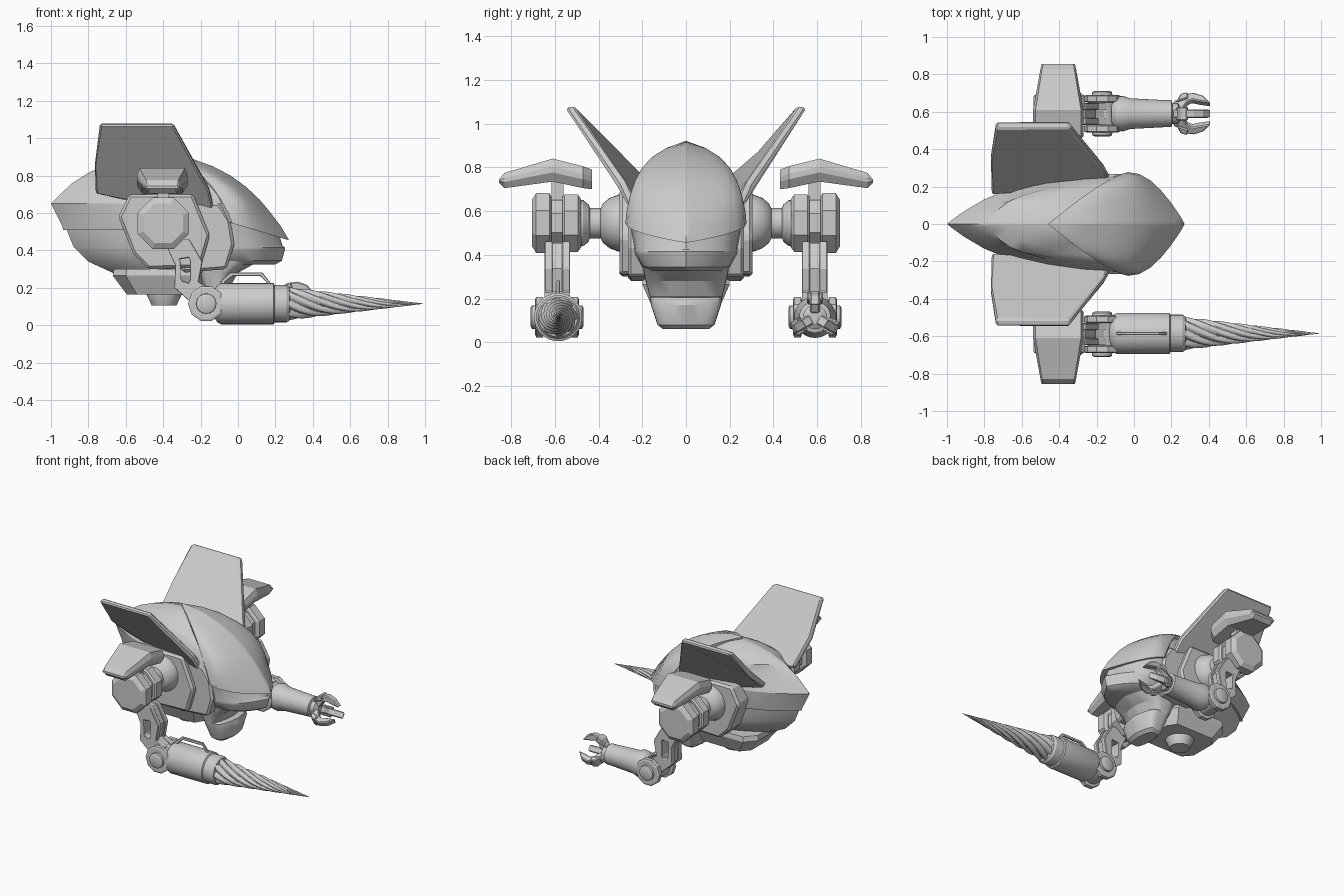
import bpy, bmesh, math
from mathutils import Matrix, Vector

cube = bpy.data.objects.get("Cube")
if cube:
    bpy.data.objects.remove(cube, do_unlink=True)

grey = bpy.data.materials.new("plain_grey")
grey.use_nodes = True
grey.diffuse_color = (0.6, 0.6, 0.6, 1)
grey.node_tree.nodes["Principled BSDF"].inputs["Base Color"].default_value = (0.6, 0.6, 0.6, 1)


def finish(name, bm, angle=30, bevel=0):
    bmesh.ops.remove_doubles(bm, verts=bm.verts, dist=0.0002)
    bmesh.ops.recalc_face_normals(bm, faces=bm.faces)
    me = bpy.data.meshes.new(name)
    bm.to_mesh(me)
    bm.free()
    me.materials.append(grey)
    ob = bpy.data.objects.new(name, me)
    bpy.context.collection.objects.link(ob)
    if bevel:
        mod = ob.modifiers.new("bevel", "BEVEL")
        mod.width = bevel
        mod.segments = 1
    bpy.ops.object.select_all(action="DESELECT")
    ob.select_set(True)
    bpy.context.view_layer.objects.active = ob
    if angle:
        bpy.ops.object.shade_smooth_by_angle(angle=math.radians(angle))
    return ob


def loft(rings, closed=False):
    """Skin a list of equal closed rings; cap the ends or join them in a loop."""
    bm = bmesh.new()
    vs = [[bm.verts.new(p) for p in ring] for ring in rings]
    n = len(vs[0])
    for a, b in zip(vs, vs[1:] + vs[:1] if closed else vs[1:]):
        for i in range(n):
            j = (i + 1) % n
            bm.faces.new((a[i], a[j], b[j], b[i]))
    if not closed:
        bm.faces.new(vs[0])
        bm.faces.new(vs[-1])
    return bm


def prism(name, pts, y0, y1, bevel=0.0, hole=None):
    """Extrude an x-z outline along y, with an optional hole of as many points."""
    rings = [[(x, y, z) for x, z in pts] for y in (y0, y1)]
    if hole:
        rings += [[(x, y, z) for x, z in hole] for y in (y1, y0)]
    return finish(name, loft(rings, bool(hole)), 0, bevel)


def lathe(name, profile, centre, axis="X", sides=32, angle=30, phase=0.0):
    """Turn (position, radius) pairs round an axis through centre."""
    rings = []
    for p, r in profile:
        ring = []
        for i in range(sides):
            t = math.tau * (i + phase) / sides
            c, s = r * math.cos(t), r * math.sin(t)
            v = {"X": (p, c, s), "Y": (c, p, s), "Z": (c, s, p)}[axis]
            ring.append(Vector(v) + Vector(centre))
        rings.append(ring)
    return finish(name, loft(rings), angle)


def leaf(z, rear, front, width, mid, p_rear, p_front, n=14):
    """Horizontal outline, widest at mid, closing at rear and front."""
    half = []
    for i in range(n + 1):
        c = -math.cos(math.pi * i / n)
        x = mid + c * (mid - rear if c < 0 else front - mid)
        half.append((x, width * (1 - abs(c) ** (p_rear if c < 0 else p_front)), z))
    return half + [(x, -y, z) for x, y, z in half[-2:0:-1]]


def cut(bm, point, normal):
    geom = bm.verts[:] + bm.edges[:] + bm.faces[:]
    res = bmesh.ops.bisect_plane(bm, geom=geom, plane_co=point, plane_no=normal, clear_outer=True)
    edges = [e for e in res["geom_cut"] if isinstance(e, bmesh.types.BMEdge)]
    bmesh.ops.holes_fill(bm, edges=edges, sides=0)


# Body: lower bowl, middle band and upper shell
bowl = [(.28, -.67, -.05, .17), (.34, -.80, .02, .22), (.42, -.88, .06, .235), (.52, -.92, .08, .24)]
band = [(.51, -.935, .08, .25), (.53, -.94, .08, .255), (.65, -1, .06, .25)]
shell = [(.65, -1, .06, .255), (.70, -.95, .04, .245), (.76, -.885, -.02, .215),
         (.82, -.79, -.12, .165), (.86, -.69, -.2, .115), (.89, -.57, -.28, .06), (.905, -.48, -.36, .002)]
for name, rows in (("lower_hull", bowl), ("hull_band", band), ("upper_hull", shell)):
    finish(name, loft([leaf(z, a, b, w, (-.1 if z < .8 else (a + b) / 2), 2.9, 2.4) for z, a, b, w in rows]), 35)

# Hood: tall dome trimmed by a swept back edge and a sloping brim
hood_rows = [(.40, -.6, .275, .272), (.46, -.6, .27, .277), (.53, -.6, .228, .278), (.60, -.6, .175, .272),
             (.67, -.6, .117, .257), (.74, -.6, .043, .233), (.80, -.6, -.04, .2),
             (.85, -.6, -.135, .152), (.89, -.6, -.245, .09), (.92, -.6, -.36, .003)]
bm = loft([leaf(z, a, b, w, min(-.03, b - .13), 4, 2.2) for z, a, b, w in hood_rows])
cut(bm, (-.03, 0, .545), (-.3, 0, -1))
for side in (-1, 1):
    back_edge = Vector((.29, side * .21, -.16)).cross(Vector((.42, side * .27, -.37))) * side
    if back_edge.x > 0:
        back_edge.negate()
    cut(bm, (-.46, 0, .92), back_edge)
finish("hood", bm, 35)

# Face under the brim and the open hanging jaw
face = [(.325, -.3, .2, .16), (.345, -.3, .235, .2), (.40, -.3, .25, .23), (.415, -.3, .252, .235),
        (.425, -.3, .238, .235), (.55, -.3, .2, .255)]
finish("face", loft([leaf(z, a, b, w, -.03, 4, 2.5) for z, a, b, w in face]), 35)
jaw = [(.06, -.14, -.04, .105), (.08, -.165, -.015, .13), (.17, -.2, .01, .16), (.205, -.21, 0, .166),
       (.21, -.21, -.04, .166), (.28, -.24, .0, .185), (.33, -.28, .09, .195), (.38, -.3, .14, .2)]
finish("jaw", loft([leaf(z, a, b, w, (a + b) / 2, 5, 5) for z, a, b, w in jaw]), 30)

# Base block and nozzle
base = [[(x * k - .42 + d, y * k, z) for x, y in
         ((-.25, -.12), (-.18, -.2), (.2, -.2), (.25, -.12), (.25, .12), (.2, .2), (-.18, .2), (-.25, .12))]
        for z, k, d in ((.165, .78, .02), (.265, 1, 0), (.30, .97, 0))]
finish("base_block", loft(base), 0)
lathe("base_nozzle", [(.105, .045), (.105, .066), (.165, .094), (.19, .094)], (-.395, 0, 0), "Z")


def mirror_y(pts, s):
    return [(x, s * y, z) for x, y, z in pts]


plate = [(-.58, .70), (-.64, .58), (-.56, .38), (-.48, .30), (-.2, .31), (-.15, .48), (-.24, .70)]
strip = [(-.3, .66), (-.1, .655), (-.04, .56), (-.02, .43), (-.06, .30), (-.3, .28)]
link = [(-.40, .46), (-.335, .32), (-.34, .20), (-.25, .12), (-.14, .19), (-.21, .23), (-.19, .34), (-.26, .46)]
slot = [(-.312, .352), (-.308, .34), (-.306, .25), (-.3, .24), (-.265, .228), (-.258, .24), (-.256, .345), (-.262, .36)]
pad = [(.43, .70, .79, .10), (.47, .705, .805, .135), (.61, .735, .84, .135), (.83, .705, .775, .095), (.855, .73, .745, .09)]

for s, side in ((-1, "right"), (1, "left")):
    # Cheek plates
    prism(side + "_side_plate", plate, s * .1, s * .305, .015)
    prism(side + "_cheek_strip", strip, s * .1, s * .266, .015)

    # Swept fin
    outer = [(-.738, .55, 1.07), (-.765, .375, .845), (-.76, .19, .70), (-.5, .215, .645),
             (-.13, .265, .62), (-.155, .31, .72), (-.345, .55, 1.07)]
    inner = [(x, y - .04, z + .02 - .01 * (z > 1)) for x, y, z in outer]
    finish(side + "_fin", loft([mirror_y(outer, s), mirror_y(inner, s)]), 0, .01)

    # Shoulder joint and stacked eight-sided discs
    c = (-.4, 0, .545)
    lathe(side + "_shoulder_ball", [(s * y, r) for y, r in
          ((.28, .13), (.31, .13), (.35, .115), (.38, .09), (.39, .07), (.44, .07), (.445, .085), (.47, .105), (.51, .11))], c, "Y")
    lathe(side + "_inner_disc", [(s * y, r) for y, r in ((.48, .12), (.495, .142), (.555, .142), (.565, .13))], c, "Y", 8, 0, .5)
    lathe(side + "_disc_core", [(s * .55, .115), (s * .64, .115)], c, "Y", 8, 0, .5)
    lathe(side + "_outer_disc", [(s * y, r) for y, r in ((.615, .13), (.625, .148), (.685, .148), (.705, .115))], c, "Y", 8, 0, .5)

    # Shoulder pad on its strut
    rings = []
    for y, low, high, h in pad:
        rings.append([(-.405 + x * h, s * y, low + k * (high - low)) for x, k in
                      ((-.8, 0), (.8, 0), (1, .4), (1, .65), (.9, 1), (-.9, 1), (-1, .65), (-1, .4))])
    finish(side + "_shoulder_pad", loft(rings), 0)
    prism(side + "_pad_strut", [(-.43, .64), (-.37, .64), (-.37, .77), (-.43, .77)], s * .56, s * .615)

    # Upper arm: twin bent, slotted plates around a thinner core
    for i, y in enumerate((.53, .61)):
        prism(f"{side}_arm_plate_{i}", link, s * y, s * (y + .037), .004, slot)
    core = [(x * .85 - .0405, z * .96 + .012) for x, z in link]
    prism(side + "_arm_core", core, s * .55, s * .62, 0, slot)

    # Elbow
    e = (-.17, s * .59, .115)
    lathe(side + "_elbow_hub", [(-.07, .075), (.07, .075)], e, "Y", 24)
    for k in (-1, 1):
        lathe(f"{side}_elbow_disc_{k + 2}", [(k * y, r) for y, r in ((.06, .08), (.065, .097), (.095, .097), (.1, .085))], e, "Y", 10, 0)
        lathe(f"{side}_elbow_cap_{k + 2}", [(k * y, r) for y, r in ((.09, .055), (.115, .053), (.122, .04), (.122, .001))], e, "Y", 24)

# Drill arm
d = (0, -.585, .115)
lathe("drill_forearm", [(-.13, .07), (-.11, .1), (-.09, .11), (.19, .11), (.195, .1), (.26, .1), (.275, .09), (.28, .06)], d)
rings = []
for i in range(61):
    t = i / 60
    ring = []
    for j in range(64):
        a = math.tau * j / 64
        r = (.088 * (1 - t) + .001) * (.75 + .25 * abs(math.cos(4 * (a - 5.5 * t))))
        ring.append((.27 + .72 * t, d[1] + r * math.cos(a), d[2] + r * math.sin(a)))
    rings.append(ring)
finish("drill_bit", loft(rings), 35)
prism("drill_handle", [(-.1, .20), (-.09, .24), (-.04, .282), (.13, .282), (.18, .22), (.165, .215),
                       (.12, .262), (-.03, .262), (-.07, .23), (-.07, .20)], d[1] - .008, d[1] + .008, .003)

# Claw arm
g = (0, .59, .115)
lathe("claw_forearm", [(-.12, .07), (-.10, .088), (-.06, .095), (-.02, .082), (.17, .072), (.2, .072),
                       (.205, .055), (.235, .055), (.25, .03)], g)
finger = [(.2, .02), (.215, .07), (.25, .075), (.27, .11), (.32, .118), (.37, .10), (.41, .055),
          (.35, .065), (.31, .075), (.285, .06), (.26, .02)]
for i in range(3):
    rot = Matrix.Rotation(math.tau * i / 3, 4, "X")
    for part, outline, w in (("finger", finger, .023), ("knuckle", [(.225, .055), (.29, .08), (.285, .115), (.25, .105)], .036)):
        # Outlines lie in x-z, so the first finger points straight up
        ob = prism(f"claw_{part}_{i}", outline, -w, w, .006)
        ob.data.transform(Matrix.Translation(g) @ rot)
